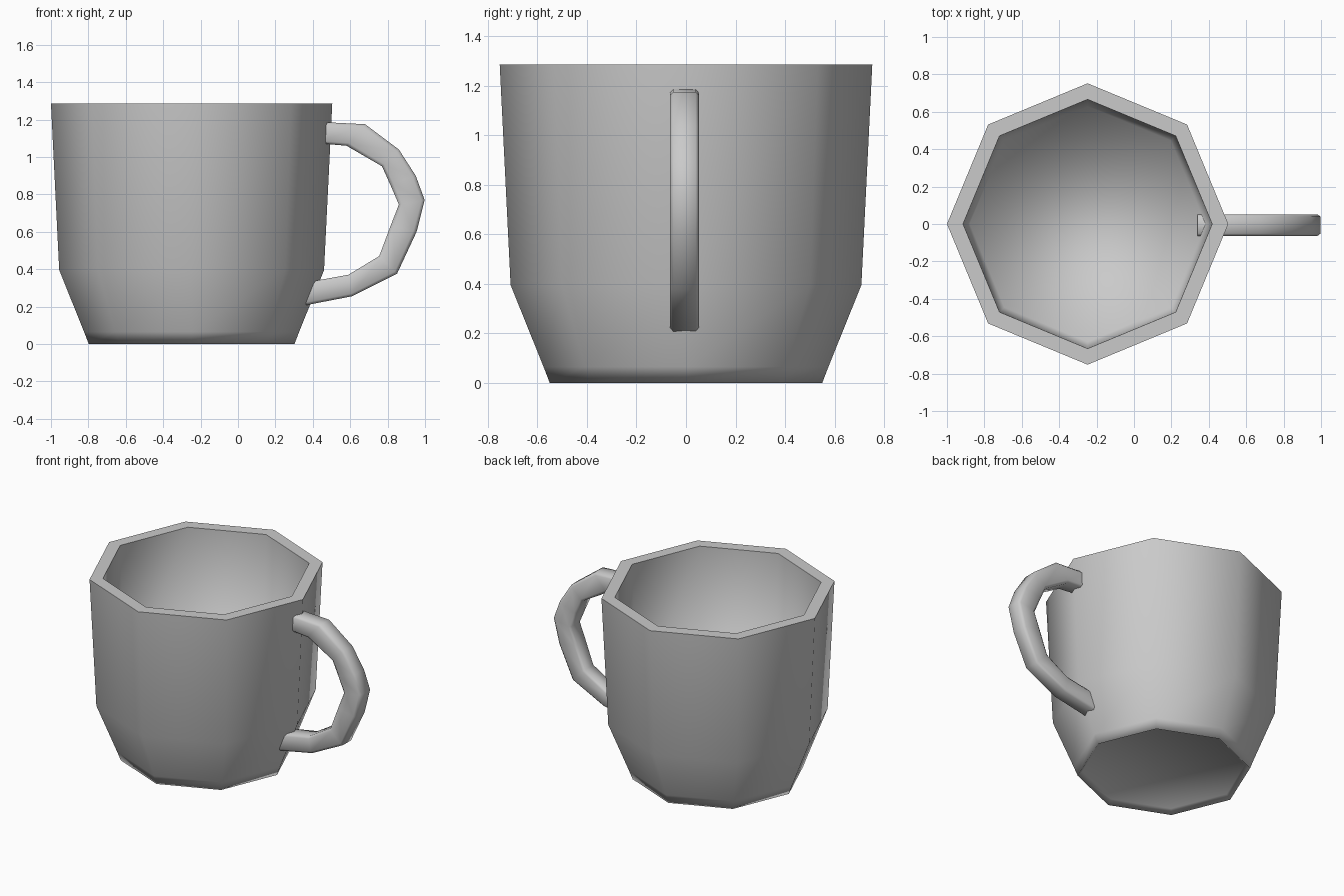
import bpy, bmesh, math

if "Cube" in bpy.data.objects:
    bpy.data.objects.remove(bpy.data.objects["Cube"])

# one plain grey for the whole mug
grey = bpy.data.materials.new("grey_ceramic")
grey.diffuse_color = (0.59, 0.59, 0.59, 1)
grey.use_nodes = True
grey.node_tree.nodes["Principled BSDF"].inputs["Base Color"].default_value = grey.diffuse_color


def loft(name, rings, sharp_above=None):
    """Skin a list of closed rings of points into one smooth, capped object."""
    bm = bmesh.new()
    loops = [[bm.verts.new(p) for p in ring] for ring in rings]
    n = len(loops[0])
    for a, b in zip(loops, loops[1:]):
        for i in range(n):
            j = (i + 1) % n
            bm.faces.new((a[i], a[j], b[j], b[i]))
    bm.faces.new(loops[0])
    bm.faces.new(loops[-1])
    bmesh.ops.recalc_face_normals(bm, faces=bm.faces)
    for f in bm.faces:
        f.smooth = True
    if sharp_above is not None:
        for e in bm.edges:
            e.smooth = not all(v.co.z > sharp_above for v in e.verts)
    mesh = bpy.data.meshes.new(name)
    bm.to_mesh(mesh)
    bm.free()
    mesh.materials.append(grey)
    obj = bpy.data.objects.new(name, mesh)
    bpy.context.collection.objects.link(obj)
    return obj


# cup: eight-sided profile, from the shallow dished underside, up the outside, down to the floor
CX = -0.248
profile = [(0.52, 0.03), (0.55, 0), (0.575, 0.065), (0.708, 0.395), (0.752, 1.285),
           (0.666, 1.285), (0.63, 0.31)]
cup_rings = [[(CX + r * math.cos(math.pi * k / 4), r * math.sin(math.pi * k / 4), z)
              for k in range(8)] for r, z in profile]
loft("cup", cup_rings, sharp_above=1.28)

# handle: outer and inner edge of each station along the loop (x, z)
stations = [((0.44, 1.187), (0.44, 1.072)), ((0.68, 1.175), (0.58, 1.06)),
            ((0.86, 1.04), (0.77, 0.95)), ((0.95, 0.90), (0.815, 0.85)),
            ((0.998, 0.77), (0.86, 0.745)), ((0.955, 0.60), (0.815, 0.63)),
            ((0.85, 0.375), (0.755, 0.47)), ((0.61, 0.255), (0.59, 0.37)),
            ((0.34, 0.203), (0.34, 0.325))]
# chamfered cross-section: share of the thickness, sideways offset
section = [(1, 0.045), (0.75, 0.058), (-0.75, 0.058), (-1, 0.045),
           (-1, -0.045), (-0.75, -0.058), (0.75, -0.058), (1, -0.045)]
handle_rings = []
for (ox, oz), (ix, iz) in stations:
    mx, mz, hx, hz = (ox + ix) / 2, (oz + iz) / 2, (ox - ix) / 2, (oz - iz) / 2
    handle_rings.append([(mx + u * hx, y - 0.006, mz + u * hz) for u, y in section])
handle = loft("handle", handle_rings)
bpy.context.view_layer.objects.active = handle
handle.select_set(True)
bpy.ops.object.shade_smooth_by_angle(angle=math.radians(60))
